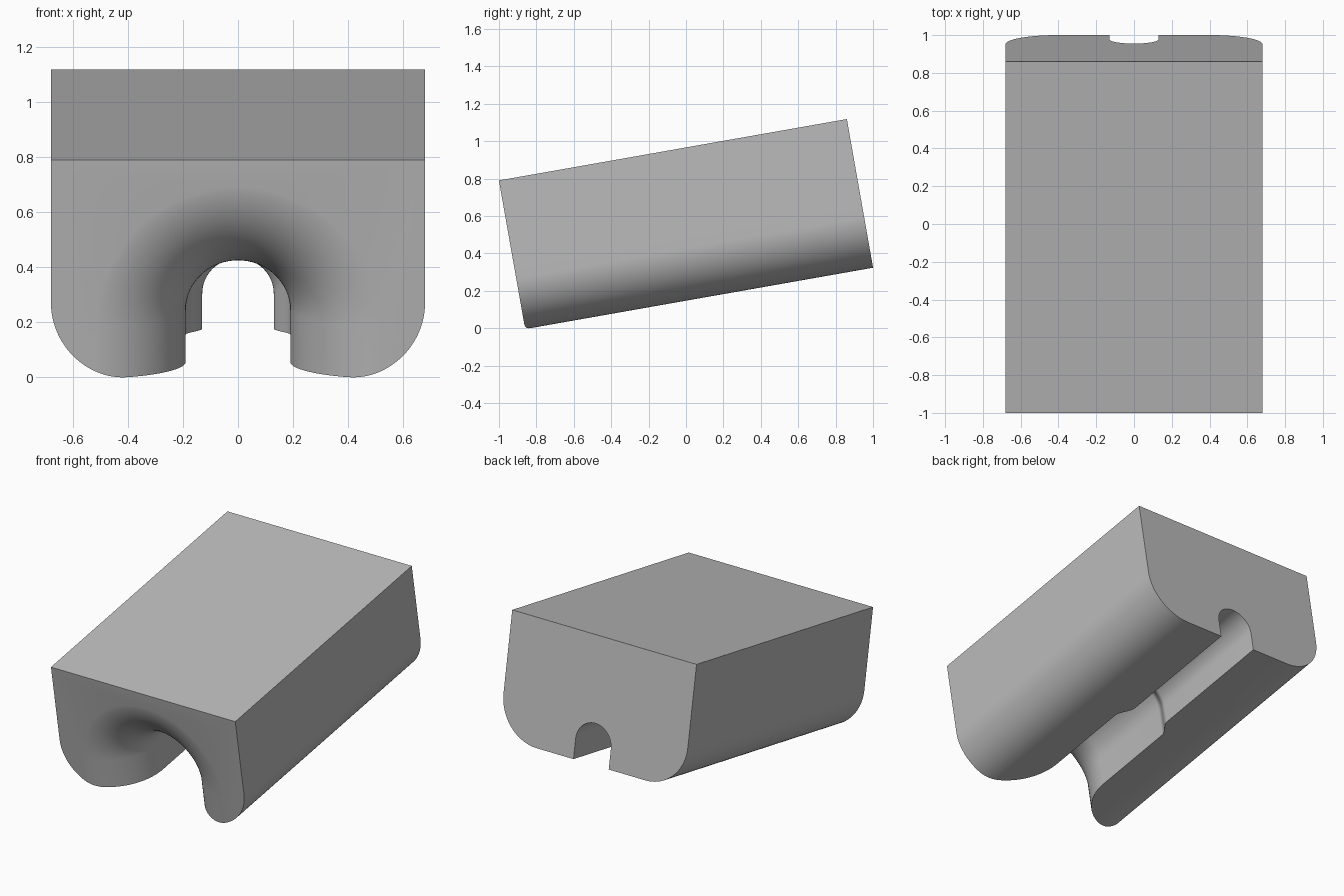
import bpy
from math import sin, cos, pi, radians

old = bpy.data.objects.get("Cube")
if old:
    bpy.data.objects.remove(old)

LENGTH, HALF_W, HEIGHT, CORNER = 1.889, 0.68, 0.807, 0.28
TILT = radians(10)
FRONT = -LENGTH / 2

grey = bpy.data.materials.new("plain grey")
grey.use_nodes = True
grey.diffuse_color = (0.5, 0.5, 0.5, 1)
grey.node_tree.nodes["Principled BSDF"].inputs["Base Color"].default_value = grey.diffuse_color


def loft(name, sections):
    """Solid through (y, [(x, z), ...]) sections, capped at both ends."""
    n = len(sections[0][1])
    verts = [(x, y, z) for y, ring in sections for x, z in ring]
    faces = [list(range(n)), [len(verts) - 1 - i for i in range(n)]]
    for k in range(len(sections) - 1):
        a, b = k * n, (k + 1) * n
        for i in range(n):
            j = (i + 1) % n
            faces.append((a + j, a + i, b + i, b + j))
    mesh = bpy.data.meshes.new(name)
    mesh.from_pydata(verts, [], faces)
    mesh.materials.append(grey)
    obj = bpy.data.objects.new(name, mesh)
    bpy.context.collection.objects.link(obj)
    return obj


def arc(cx, cz, r, start, end, steps):
    angles = [start + (end - start) * i / steps for i in range(steps + 1)]
    return [(cx + r * cos(a), cz + r * sin(a)) for a in angles]


def arch(r, centre):
    """Straight walls under a half round, running below the block."""
    return [(r, -0.1)] + arc(0, centre, r, 0, pi, 48) + [(-r, -0.1)]


# Block with two rounded lower edges
inner = HALF_W - CORNER
outline = ([(HALF_W, HEIGHT), (-HALF_W, HEIGHT)]
           + arc(-inner, CORNER, CORNER, pi, 1.5 * pi, 24)
           + arc(inner, CORNER, CORNER, 1.5 * pi, 2 * pi, 24))
block = loft("grooved_block", [(FRONT, outline), (-FRONT, outline)])

# Groove: flared mouth, wide run, smooth step, narrow run
WIDE, NARROW, FLARE = 0.19, 0.13, 0.35
sections = []
for i in range(24, -1, -1):
    t = i / 24 * pi / 2
    depth = FLARE * (1 - sin(t)) - 0.001
    sections.append((FRONT + depth, arch(WIDE + FLARE * (1 - cos(t)), WIDE)))
for i in range(13):
    f = i / 12
    r = WIDE + (NARROW - WIDE) * f * f * (3 - 2 * f)
    sections.append((FRONT + 0.92 + 0.12 * f, arch(r, r)))
sections.append((-FRONT + 0.1, arch(NARROW, NARROW)))
cutter = loft("groove_cutter", sections)

# Make normals consistent, then cut
for obj in (block, cutter):
    bpy.ops.object.select_all(action="DESELECT")
    obj.select_set(True)
    bpy.context.view_layer.objects.active = obj
    bpy.ops.object.mode_set(mode="EDIT")
    bpy.ops.mesh.select_all(action="SELECT")
    bpy.ops.mesh.normals_make_consistent(inside=False)
    bpy.ops.object.mode_set(mode="OBJECT")
bpy.ops.object.select_all(action="DESELECT")
block.select_set(True)
bpy.context.view_layer.objects.active = block
cut = block.modifiers.new("groove", "BOOLEAN")
cut.operation = "DIFFERENCE"
cut.solver = "EXACT"
cut.object = cutter
bpy.ops.object.modifier_apply(modifier=cut.name)
bpy.data.objects.remove(cutter)

# Centre the block, tilt the back upward and rest it on the floor
for v in block.data.vertices:
    v.co.z -= HEIGHT / 2
block.rotation_euler.x = TILT
lowest = min(v.co.y * sin(TILT) + v.co.z * cos(TILT) for v in block.data.vertices)
block.location.z = -lowest
bpy.ops.object.shade_smooth_by_angle(angle=radians(30))
